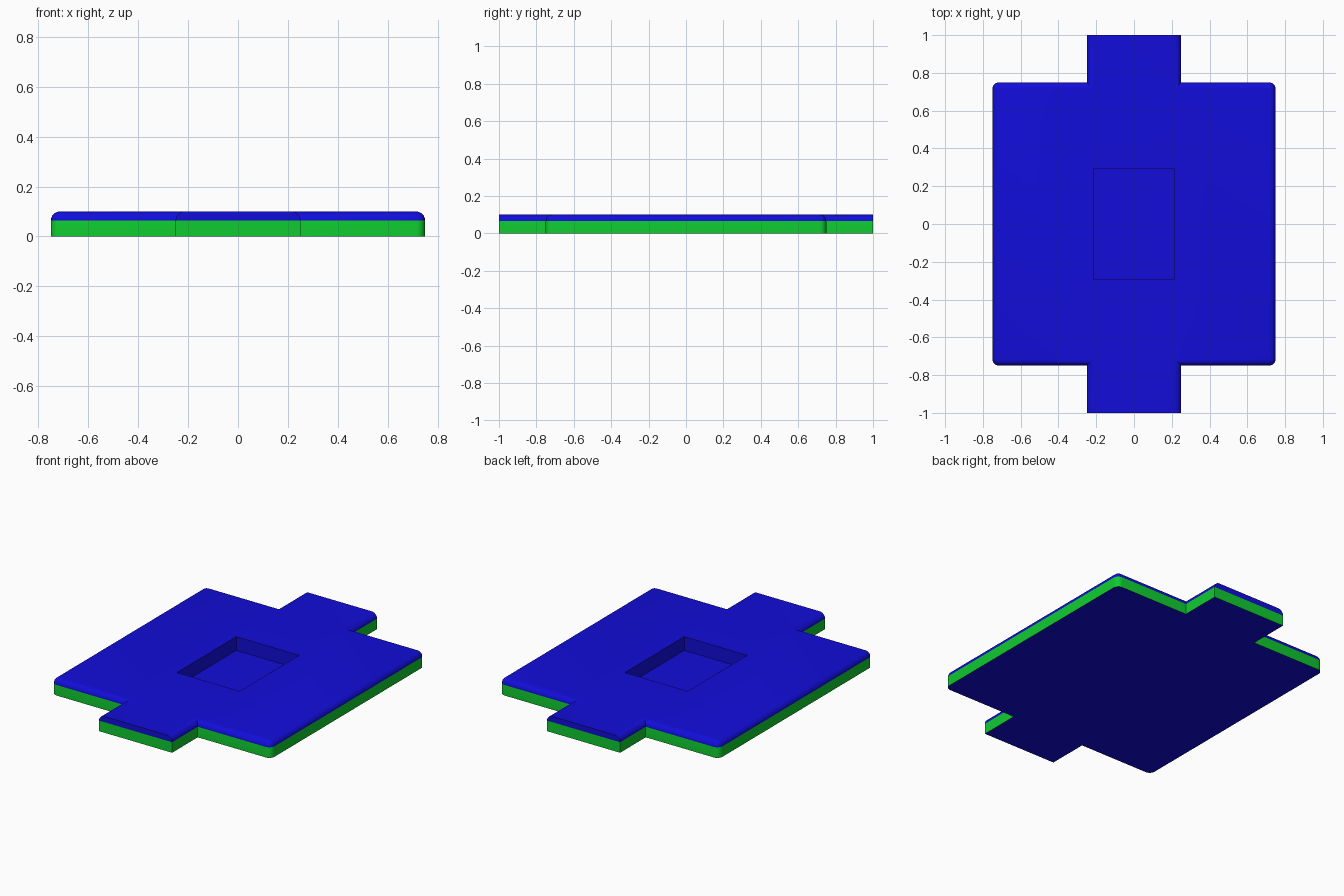
import bpy, bmesh
from mathutils import Vector

if "Cube" in bpy.data.objects:
    bpy.data.objects.remove(bpy.data.objects["Cube"])

HEIGHT, RADIUS = 0.1, 0.035
SPLIT = HEIGHT - RADIUS


def material(name, color):
    m = bpy.data.materials.new(name)
    m.diffuse_color = color
    m.use_nodes = True
    m.node_tree.nodes["Principled BSDF"].inputs["Base Color"].default_value = m.diffuse_color
    return m


BLUE = material("blue_top", (0.006, 0.004, 0.7, 1))
GREEN = material("green_side", (0.005, 0.6, 0.03, 1))


def block(name, sx, sy, z0, z1, rounded=None, two_tone=True):
    """Box centred on x and y; edges chosen by `rounded` are filleted."""
    bm = bmesh.new()
    bmesh.ops.create_cube(bm, size=1)
    for v in bm.verts:
        v.co = Vector((v.co.x * sx, v.co.y * sy, z0 + (v.co.z + 0.5) * (z1 - z0)))
    if rounded:
        edges = [e for e in bm.edges if rounded(e.verts[0].co, e.verts[1].co)]
        bmesh.ops.bevel(bm, geom=edges, offset=RADIUS, offset_type='OFFSET',
                        segments=6, profile=0.5, affect='EDGES')
    if two_tone:
        bmesh.ops.bisect_plane(bm, geom=bm.verts[:] + bm.edges[:] + bm.faces[:],
                               dist=1e-4, plane_co=(0, 0, SPLIT), plane_no=(0, 0, 1))
        bm.normal_update()
        for f in bm.faces:
            low = f.calc_center_median().z < SPLIT
            f.material_index = int(low and abs(f.normal.z) < 0.1)
    me = bpy.data.meshes.new(name)
    bm.to_mesh(me)
    bm.free()
    me.materials.append(BLUE)
    me.materials.append(GREEN)
    ob = bpy.data.objects.new(name, me)
    bpy.context.collection.objects.link(ob)
    return ob


def combine(target, other, operation):
    mod = target.modifiers.new(operation.lower(), 'BOOLEAN')
    mod.operation, mod.solver, mod.object = operation, 'EXACT', other
    bpy.context.view_layer.objects.active = target
    bpy.ops.object.modifier_apply(modifier=mod.name)
    bpy.data.objects.remove(other)


# Main plate: rounded upright corners and top rim
plate = block("plate", 1.5, 1.5, 0, HEIGHT,
              lambda a, b: max(a.z, b.z) > 0.05)
# End tabs: one bar through the plate, rounded along its long top edges
tabs = block("tabs", 0.5, 2, 0, HEIGHT,
             lambda a, b: min(a.z, b.z) > 0.05 and abs(a.y - b.y) > 1)
combine(plate, tabs, 'UNION')
# Central rectangular pocket
pocket = block("pocket", 0.43, 0.58, 0.015, 0.2, two_tone=False)
combine(plate, pocket, 'DIFFERENCE')

bpy.ops.object.select_all(action='DESELECT')
plate.select_set(True)
bpy.context.view_layer.objects.active = plate
bpy.ops.object.shade_smooth_by_angle(angle=0.6)
